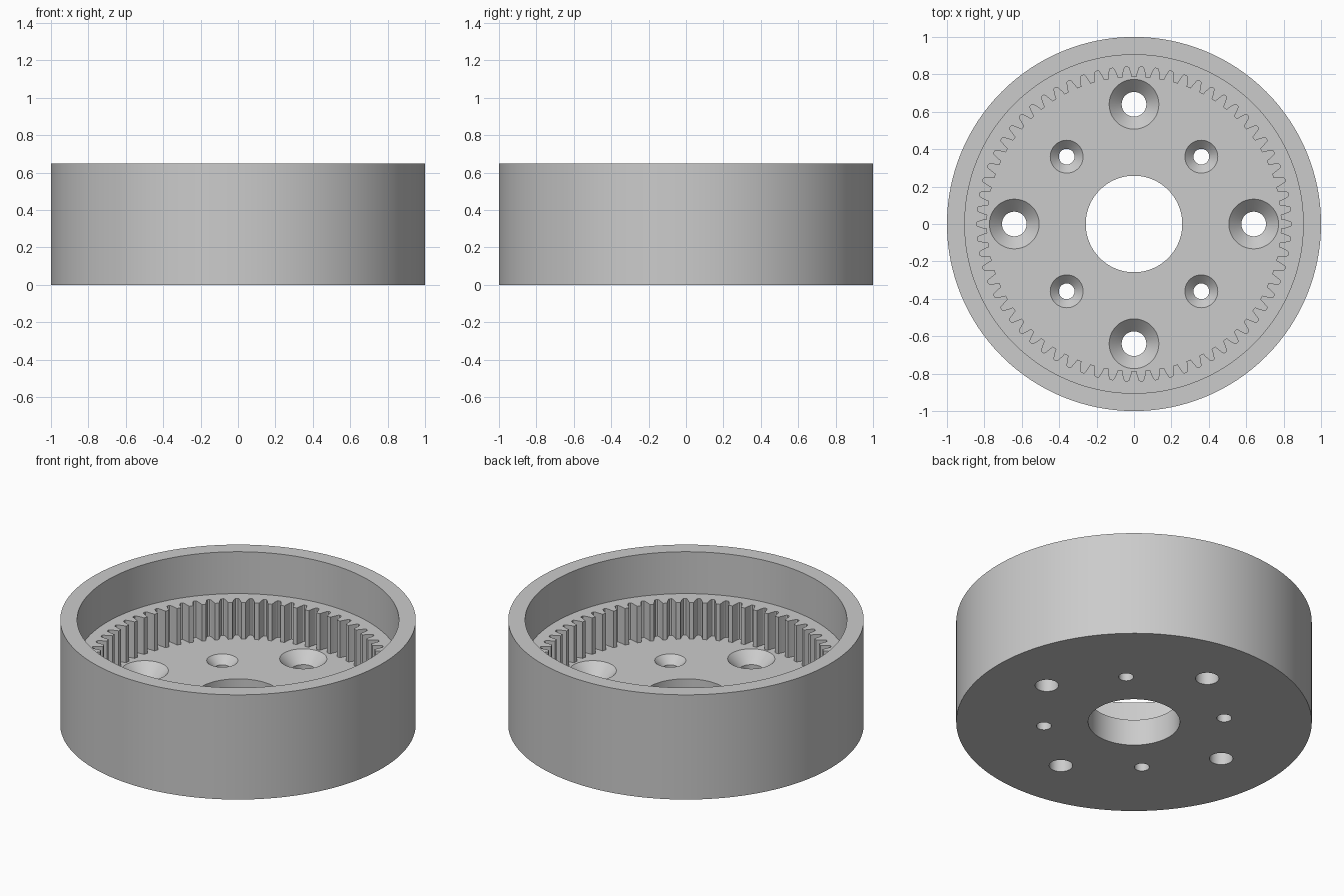
import bpy, bmesh
from math import sin, cos, pi, radians

cube = bpy.data.objects.get("Cube")
if cube:
    bpy.data.objects.remove(cube, do_unlink=True)

HEIGHT, LEDGE, FLOOR = 0.65, 0.39, 0.163
TEETH = 66

steel = bpy.data.materials.new("grey_metal")
steel.use_nodes = True
grey = (0.6, 0.6, 0.6, 1)
steel.diffuse_color = grey
steel.node_tree.nodes["Principled BSDF"].inputs["Base Color"].default_value = grey


def stack(name, rings):
    """Closed solid skinned through rings of points, listed bottom to top."""
    bm = bmesh.new()
    loops = [[bm.verts.new(p) for p in ring] for ring in rings]
    n = len(loops[0])
    for low, high in zip(loops, loops[1:]):
        for i in range(n):
            j = (i + 1) % n
            bm.faces.new((low[i], low[j], high[j], high[i]))
    bm.faces.new(loops[0][::-1])
    bm.faces.new(loops[-1])
    mesh = bpy.data.meshes.new(name)
    bm.to_mesh(mesh)
    bm.free()
    obj = bpy.data.objects.new(name, mesh)
    bpy.context.collection.objects.link(obj)
    return obj


def lathe(name, profile, sides, x=0, y=0):
    """Round solid from (radius, z) pairs."""
    turn = [2 * pi * i / sides for i in range(sides)]
    return stack(name, [[(x + r * cos(a), y + r * sin(a), z) for a in turn]
                        for r, z in profile])


def gear_outline(z):
    """Tooth gaps as (radius, fraction of pitch from the gap centre)."""
    flank = [(0.786, 0.34), (0.799, 0.30), (0.812, 0.25), (0.826, 0.19),
             (0.836, 0.15), (0.841, 0.08)]
    gap = [(r, -f) for r, f in flank] + [(r, f) for r, f in flank[::-1]]
    pitch = 2 * pi / TEETH
    return [(r * cos((k + f) * pitch), r * sin((k + f) * pitch), z)
            for k in range(TEETH) for r, f in gap]


def screw_hole(name, distance, angle, hole, head):
    """Through hole with a 45 degree countersink at the floor."""
    profile = [(hole, -0.1), (hole, FLOOR - (head - hole)),
               (head, FLOOR), (head, FLOOR + 0.05)]
    return lathe(name, profile, 48, distance * cos(angle), distance * sin(angle))


# Solid drum
housing = lathe("ring_gear_housing", [(1, 0), (1, HEIGHT)], 128)

# Upper bore, toothed recess and centre hole
cutters = [
    lathe("bore_cutter", [(0.905, LEDGE), (0.905, HEIGHT + 0.1)], 128),
    stack("teeth_cutter", [gear_outline(FLOOR), gear_outline(LEDGE + 0.1)]),
    lathe("centre_cutter", [(0.258, -0.1), (0.258, FLOOR + 0.1)], 96),
]

# Four large and four small countersunk holes
for k in range(4):
    cutters.append(screw_hole("large_hole_cutter", 0.64, k * pi / 2, 0.066, 0.133))
    cutters.append(screw_hole("small_hole_cutter", 0.509, (k + 0.5) * pi / 2, 0.042, 0.088))

for cutter in cutters:
    cutter.hide_render = True
    cut = housing.modifiers.new(cutter.name, "BOOLEAN")
    cut.operation = "DIFFERENCE"
    cut.solver = "EXACT"
    cut.object = cutter

# Bake the cuts and remove the cutters
graph = bpy.context.evaluated_depsgraph_get()
baked = bpy.data.meshes.new_from_object(housing.evaluated_get(graph))
housing.modifiers.clear()
housing.data = baked
for cutter in cutters:
    bpy.data.objects.remove(cutter, do_unlink=True)

# Material and shading
baked.materials.clear()
baked.materials.append(steel)
bpy.ops.object.select_all(action="DESELECT")
housing.select_set(True)
bpy.context.view_layer.objects.active = housing
bpy.ops.object.shade_smooth_by_angle(angle=radians(30))
